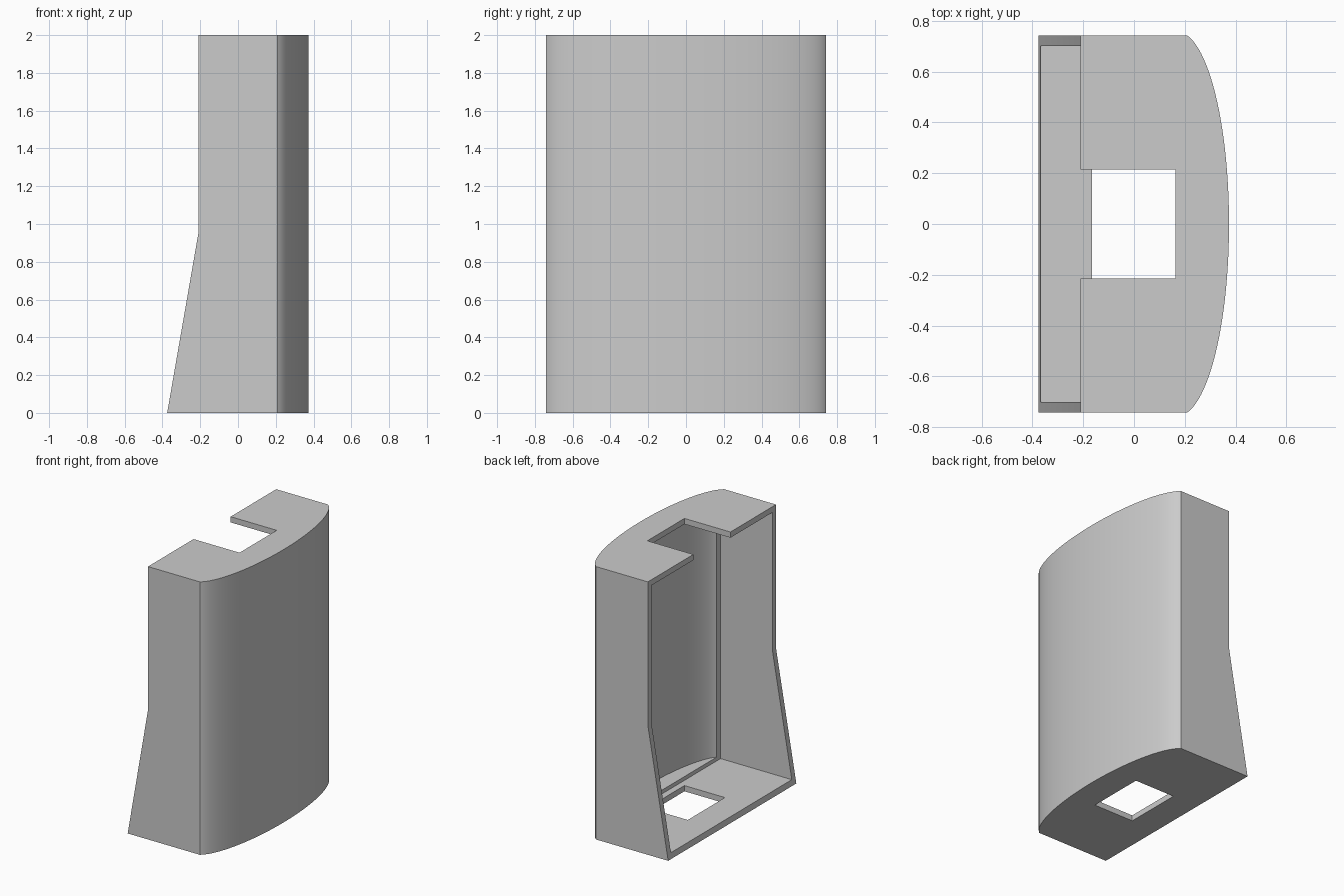
import bpy, bmesh, math

if "Cube" in bpy.data.objects:
    bpy.data.objects.remove(bpy.data.objects["Cube"], do_unlink=True)

HALF_W = 0.742     # half width along y
BACK = -0.375      # open side at the base
SHOULDER = -0.21   # open side of the upper half
CORNER = 0.21      # where the bowed panel begins
WALL = 0.042


def extruded(name, outline, offset, axis):
    """Solid from a closed 2D outline, swept along axis y or z."""
    lo, hi = offset
    place = (lambda a, b: (a, b, lo)) if axis == "z" else (lambda a, b: (a, lo, b))
    bm = bmesh.new()
    face = bm.faces.new([bm.verts.new(place(a, b)) for a, b in outline])
    grown = bmesh.ops.extrude_face_region(bm, geom=[face])["geom"]
    verts = [g for g in grown if isinstance(g, bmesh.types.BMVert)]
    depth = hi - lo
    bmesh.ops.translate(bm, verts=verts, vec=(0, 0, depth) if axis == "z" else (0, depth, 0))
    bmesh.ops.recalc_face_normals(bm, faces=bm.faces)
    mesh = bpy.data.meshes.new(name)
    bm.to_mesh(mesh)
    bm.free()
    obj = bpy.data.objects.new(name, mesh)
    bpy.context.collection.objects.link(obj)
    return obj


def box(name, x, y, z):
    return extruded(name, [(x[0], y[0]), (x[1], y[0]), (x[1], y[1]), (x[0], y[1])], z, "z")


def bow(depth, width, steps=48):
    """Elliptical arc starting and ending on the corner line."""
    centre = 0.17
    end = math.acos((CORNER - centre) / depth)
    angles = [end * (2 * i / steps - 1) for i in range(steps + 1)]
    return [(centre + depth * math.cos(a), width / math.sin(end) * math.sin(a)) for a in angles]


# Outer body: straight sides and bowed panel
outline = [(BACK, -HALF_W)] + bow(0.204, HALF_W) + [(BACK, HALF_W)]
body = extruded("housing", outline, (0, 2), "z")

# Cutters: slanted open side, main cavity, bowed cavity, slot and hole
slant = extruded("slant_cutter", [(BACK, 0), (SHOULDER, 0.95), (SHOULDER, 2.1),
                                  (-0.6, 2.1), (-0.6, 0)], (-1, 1), "y")
inner_w = HALF_W - WALL
cavity = box("cavity_cutter", (-0.7, CORNER), (-inner_w, inner_w), (WALL, 2 - WALL))
inner_bow = bow(0.163, 0.655)
bow_cavity = extruded("bow_cutter", [(0.1, -0.655)] + inner_bow + [(0.1, 0.655)],
                      (0.07, 1.93), "z")
slot = box("top_slot_cutter", (-0.7, 0.163), (-0.215, 0.215), (1.8, 2.2))
hole = box("base_hole_cutter", (-0.165, 0.163), (-0.215, 0.215), (-0.2, 0.2))

bpy.ops.object.select_all(action="DESELECT")
body.select_set(True)
bpy.context.view_layer.objects.active = body
for cutter in (slant, cavity, bow_cavity, slot, hole):
    cut = body.modifiers.new(cutter.name, "BOOLEAN")
    cut.operation = "DIFFERENCE"
    cut.solver = "EXACT"
    cut.object = cutter
    bpy.ops.object.modifier_apply(modifier=cut.name)
    bpy.data.objects.remove(cutter, do_unlink=True)

# Single grey material
grey = bpy.data.materials.new("plain_grey")
grey.use_nodes = True
colour = (0.6, 0.6, 0.6, 1)
grey.diffuse_color = colour
grey.node_tree.nodes["Principled BSDF"].inputs["Base Color"].default_value = colour
body.data.materials.clear()
body.data.materials.append(grey)
bpy.ops.object.shade_smooth_by_angle(angle=math.radians(25))
